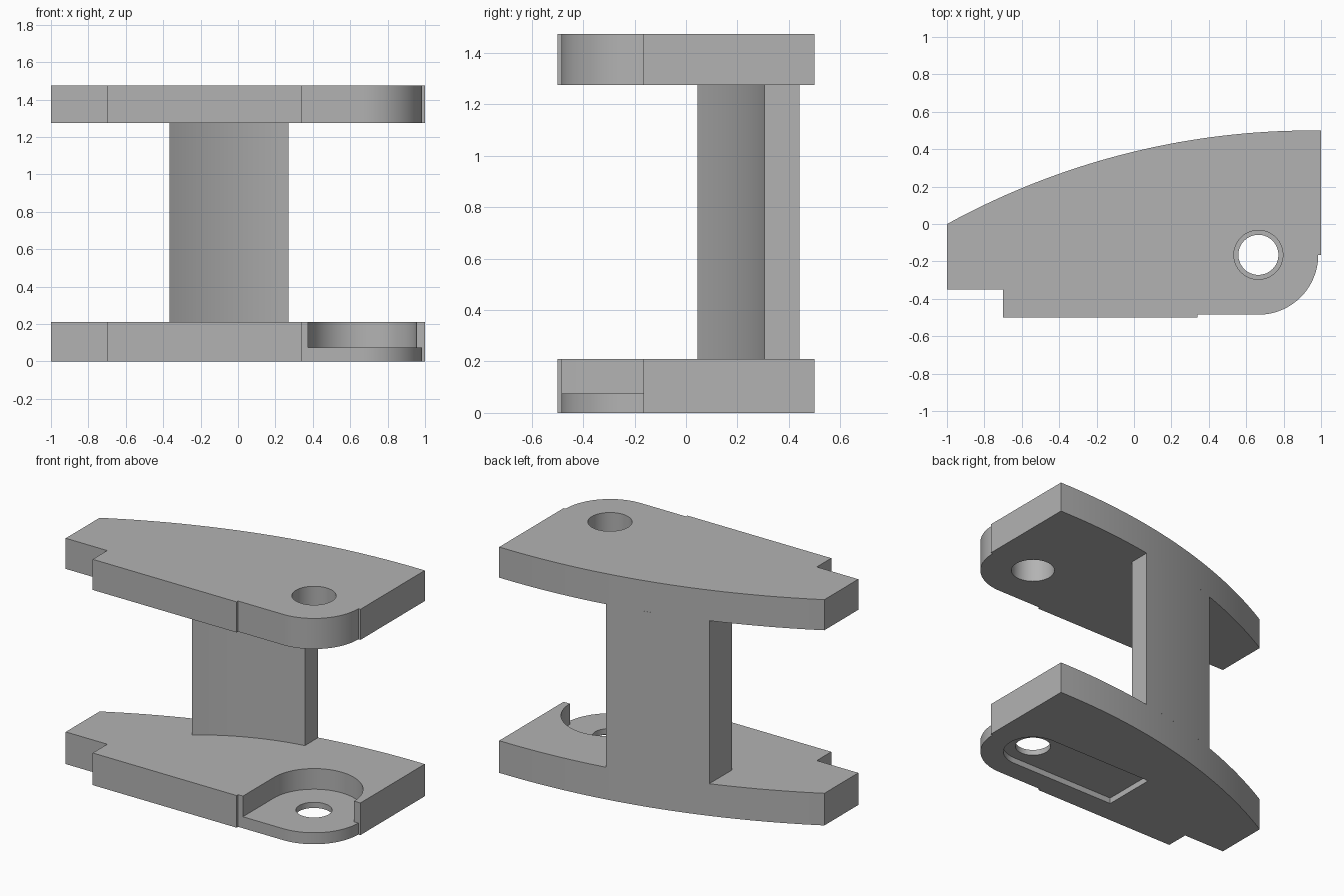
import bpy, bmesh
from math import sin, cos, pi, sqrt

if "Cube" in bpy.data.objects:
    bpy.data.objects.remove(bpy.data.objects["Cube"])

grey = bpy.data.materials.new("plain grey")
grey.use_nodes = True
GREY = (0.45, 0.45, 0.45, 1)
grey.diffuse_color = GREY
grey.node_tree.nodes["Principled BSDF"].inputs["Base Color"].default_value = GREY

HOLE = (0.665, -0.165)  # pivot hole centre


def arc(centre, r, a0, a1, n=24):
    return [(centre[0] + r * cos(a0 + (a1 - a0) * i / n),
             centre[1] + r * sin(a0 + (a1 - a0) * i / n)) for i in range(n + 1)]


def circle(r):
    return arc(HOLE, r, 0, 2 * pi, 64)[:-1]


def back_y(x):
    """Height of the long curved back edge."""
    r = 4.05
    return 0.5 - r + sqrt(r * r - (0.95 - x) ** 2) if x < 0.95 else 0.5


def back_edge(x0, x1, n=32):
    return [(x0 + (x1 - x0) * i / n, back_y(x0 + (x1 - x0) * i / n)) for i in range(n + 1)]


def prism(name, outline, z0, z1):
    bm = bmesh.new()
    face = bm.faces.new([bm.verts.new((x, y, z0)) for x, y in outline])
    top = bmesh.ops.extrude_face_region(bm, geom=[face])["geom"]
    bmesh.ops.translate(bm, vec=(0, 0, z1 - z0),
                        verts=[v for v in top if isinstance(v, bmesh.types.BMVert)])
    bmesh.ops.recalc_face_normals(bm, faces=bm.faces)
    mesh = bpy.data.meshes.new(name)
    bm.to_mesh(mesh)
    bm.free()
    mesh.materials.append(grey)
    obj = bpy.data.objects.new(name, mesh)
    bpy.context.collection.objects.link(obj)
    return obj


def select(obj):
    bpy.ops.object.select_all(action='DESELECT')
    obj.select_set(True)
    bpy.context.view_layer.objects.active = obj


def cut(obj, outline, z0, z1):
    tool = prism("cutter", outline, z0, z1)
    tool.hide_render = True
    mod = obj.modifiers.new("cut", 'BOOLEAN')
    mod.operation = 'DIFFERENCE'
    mod.solver = 'EXACT'
    mod.object = tool
    select(obj)
    bpy.ops.object.modifier_apply(modifier=mod.name)
    bpy.data.objects.remove(tool)


# Shared plate outline: curved back, rounded pivot corner, stepped front
plate = (back_edge(-1, 0.95) + [(1, 0.5), (1, HOLE[1])]
         + arc(HOLE, 0.32, 0, -pi / 2)
         + [(0.34, -0.485), (0.34, -0.5), (-0.7, -0.5), (-0.7, -0.35), (-1, -0.35)])

# Upper plate with its pivot hole
upper = prism("upper_plate", plate, 1.275, 1.475)
cut(upper, circle(0.131), 1.2, 1.6)

# Lower plate: open pocket above, keyhole slot below, smaller hole through
lower = prism("lower_plate", plate, 0, 0.21)
pocket = arc(HOLE, 0.29, 0, pi, 40) + [(0.375, -0.7), (1.2, -0.7), (1.2, HOLE[1])]
cut(lower, pocket, 0.075, 0.4)
slot = arc(HOLE, 0.18, -pi / 2, pi / 2, 32) + [(-0.1, 0.015), (-0.1, -0.345)]
cut(lower, slot, -0.1, 0.038)
cut(lower, circle(0.107), -0.1, 0.4)

# Web joining the plates: back follows the plates, front bows the same way
front = []
for i in range(17):
    t = i / 16
    bow = 0.16 * t * (1 - t)
    front.append((0.27 - 0.635 * t - 0.38 * bow, 0.305 - 0.26 * t + 0.92 * bow))
web = prism("web", back_edge(-0.365, 0.27, 16) + front, 0.21, 1.275)

for obj in (upper, lower, web):
    select(obj)
    bpy.ops.object.shade_smooth_by_angle(angle=pi / 6)
